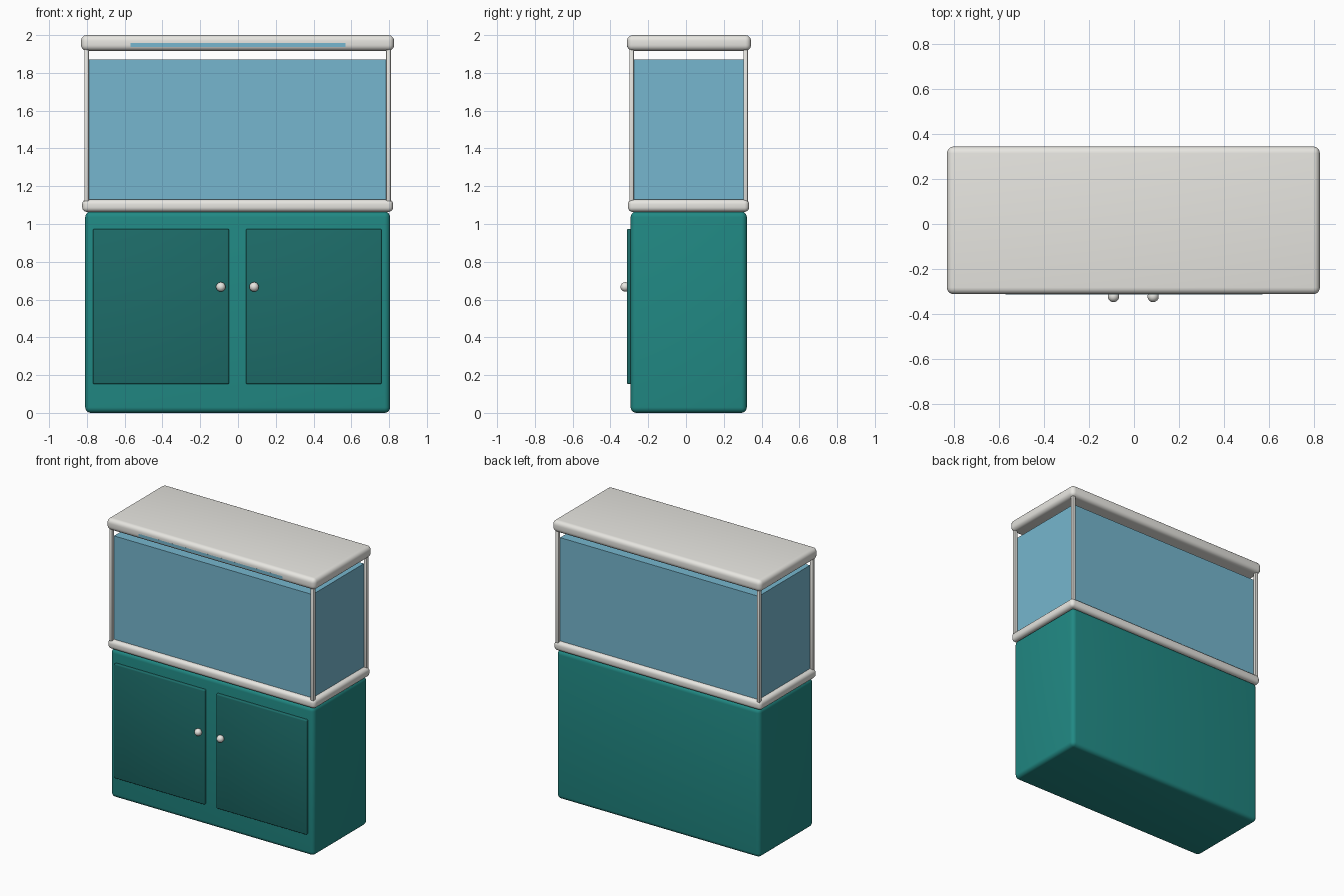
import bpy

if "Cube" in bpy.data.objects:
    bpy.data.objects.remove(bpy.data.objects["Cube"])

def mat(name, col):
    m = bpy.data.materials.new(name)
    m.diffuse_color = (*col, 1)
    m.use_nodes = True
    m.node_tree.nodes["Principled BSDF"].inputs["Base Color"].default_value = m.diffuse_color
    return m

TEAL = mat("teal_paint", (0.015, 0.25, 0.23))
DARK = mat("door_paint", (0.012, 0.15, 0.14))
BLUE = mat("water_blue", (0.18, 0.47, 0.62))
CREAM = mat("cream_trim", (0.8, 0.79, 0.75))

def box(name, x, y, z, material, bevel=0, segments=5):
    """Box from (min, max) ranges, with optional rounded edges."""
    bpy.ops.mesh.primitive_cube_add(
        size=1, location=[(r[0] + r[1]) / 2 for r in (x, y, z)])
    o = bpy.context.object
    o.name = name
    o.scale = [r[1] - r[0] for r in (x, y, z)]
    bpy.ops.object.transform_apply(location=False, rotation=False, scale=True)
    o.data.materials.append(material)
    if bevel:
        b = o.modifiers.new("round", 'BEVEL')
        b.width, b.segments, b.limit_method = bevel, segments, 'NONE'
        bpy.ops.object.modifier_apply(modifier="round")
        bpy.ops.object.shade_smooth_by_angle()
    return o

# Cabinet body
box("cabinet", (-0.809, 0.805), (-0.293, 0.322), (0, 1.066), TEAL, 0.03)

# Doors and knobs
for side, x0, x1, kx in (("left", -0.768, -0.048, -0.091), ("right", 0.042, 0.761, 0.085)):
    box(side + "_door", (x0, x1), (-0.312, -0.27), (0.152, 0.974), DARK, 0.008, 3)
    bpy.ops.mesh.primitive_uv_sphere_add(segments=32, ring_count=16, radius=0.025,
                                         location=(kx, -0.322, 0.667))
    knob = bpy.context.object
    knob.name = side + "_knob"
    knob.data.materials.append(CREAM)
    bpy.ops.object.shade_smooth()

# Lower rim and lid
box("lower_rim", (-0.825, 0.821), (-0.307, 0.334), (1.064, 1.13), CREAM, 0.025)
box("lid", (-0.831, 0.826), (-0.312, 0.344), (1.917, 2.0), CREAM, 0.03)

# Lamp strip just flush with the lid front
box("lamp_strip", (-0.57, 0.57), (-0.3122, -0.25), (1.937, 1.958), BLUE)

# Water block
box("water", (-0.79, 0.785), (-0.277, 0.306), (1.12, 1.871), BLUE)

# Corner posts
for xn, x in (("left", (-0.813, -0.789)), ("right", (0.784, 0.809))):
    for yn, y in (("front", (-0.299, -0.276)), ("back", (0.304, 0.327))):
        box(f"{yn}_{xn}_post", x, y, (1.11, 1.935), CREAM, 0.004, 2)
